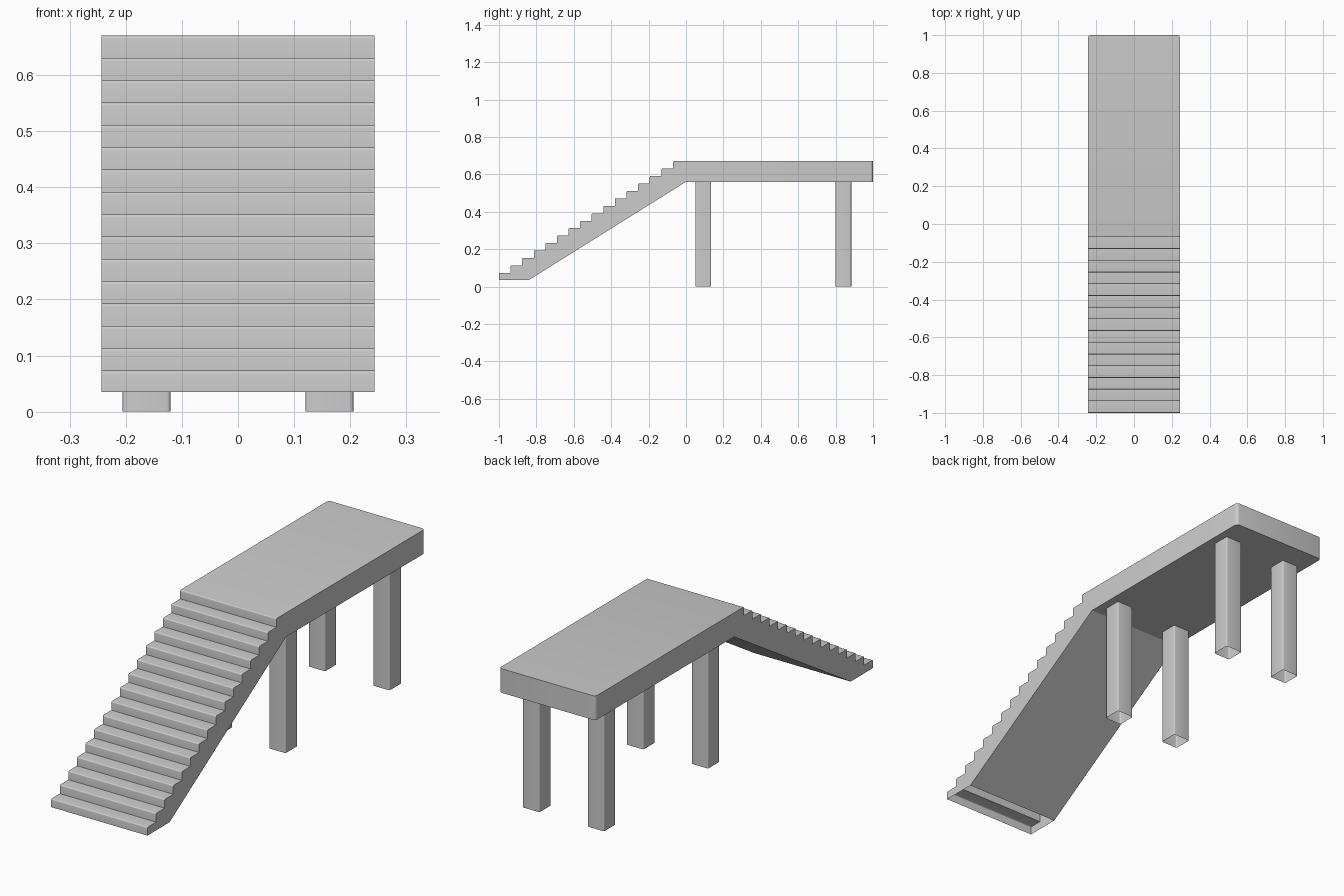
import bpy, bmesh
from math import radians

if "Cube" in bpy.data.objects:
    bpy.data.objects.remove(bpy.data.objects["Cube"], do_unlink=True)

HALF_WIDTH = 0.243
BASE_Z, DECK_BOTTOM, DECK_TOP = 0.035, 0.56, 0.67
STEPS, FIRST_TREAD, RUN = 16, 0.073, 0.062
RISE = (DECK_TOP - FIRST_TREAD) / (STEPS - 1)

grey = bpy.data.materials.new("light grey")
grey.use_nodes = True
grey.diffuse_color = (0.604, 0.604, 0.604, 1)
grey.node_tree.nodes["Principled BSDF"].inputs["Base Color"].default_value = grey.diffuse_color


def prism(bm, points):
    """Closed solid from (x, y, z) points and their matching far points."""
    near = [bm.verts.new(a) for a, b in points]
    far = [bm.verts.new(b) for a, b in points]
    bm.faces.new(near)
    bm.faces.new(far[::-1])
    for i in range(len(near)):
        j = (i + 1) % len(near)
        bm.faces.new((near[i], far[i], far[j], near[j]))
    bmesh.ops.recalc_face_normals(bm, faces=bm.faces[:])


def round_edges(bm, rule, radius):
    edges = [e for e in bm.edges if rule(*(v.co for v in e.verts))]
    bmesh.ops.bevel(bm, geom=edges, offset=radius, segments=4, profile=0.5, affect='EDGES')


def open_bottom(bm, z):
    """Remove the downward cap at height z."""
    caps = [f for f in bm.faces if all(abs(v.co.z - z) < 1e-4 for v in f.verts)]
    bmesh.ops.delete(bm, geom=caps, context='FACES')


def finish(bm, name):
    mesh = bpy.data.meshes.new(name)
    bm.to_mesh(mesh)
    bm.free()
    mesh.materials.append(grey)
    obj = bpy.data.objects.new(name, mesh)
    bpy.context.collection.objects.link(obj)
    bpy.ops.object.select_all(action='DESELECT')
    obj.select_set(True)
    bpy.context.view_layer.objects.active = obj
    bpy.ops.object.shade_smooth_by_angle(angle=radians(30))


# Staircase and deck: one stepped side profile pulled across the width
profile = [(-1, BASE_Z)]
for i in range(STEPS):
    y, z = -1 + i * RUN, FIRST_TREAD + i * RISE
    profile.append((y, z))
    profile.append((y + RUN, z) if i < STEPS - 1 else (1, z))
profile += [(1, DECK_BOTTOM), (0, DECK_BOTTOM), (-0.84, BASE_Z)]

nosings = {(round(y, 3), round(z, 3)) for y, z in profile[1:2 * STEPS:2]}
bm = bmesh.new()
prism(bm, [((-HALF_WIDTH, y, z), (HALF_WIDTH, y, z)) for y, z in profile])
# Rounded back corners, then softened step nosings
round_edges(bm, lambda a, b: min(a.y, b.y) > 0.99 and abs(a.z - b.z) > 0.05, 0.015)
round_edges(bm, lambda a, b: abs(a.x - b.x) > 0.4 and (round(a.y, 3), round(a.z, 3)) in nosings, 0.005)
open_bottom(bm, BASE_Z)
finish(bm, "staircase_and_deck")

# Four square legs with softened corners and open ends
LEG = 0.0425
for side, x in (("left", 0.163), ("right", -0.163)):
    for end, y in (("front", 0.092), ("back", 0.842)):
        bm = bmesh.new()
        corners = [(x + LEG * sx, y + LEG * sy) for sx, sy in ((-1, -1), (1, -1), (1, 1), (-1, 1))]
        prism(bm, [((cx, cy, 0), (cx, cy, DECK_BOTTOM)) for cx, cy in corners])
        round_edges(bm, lambda a, b: abs(a.z - b.z) > 0.1, 0.006)
        open_bottom(bm, 0)
        open_bottom(bm, DECK_BOTTOM)
        finish(bm, f"{end}_{side}_leg")
